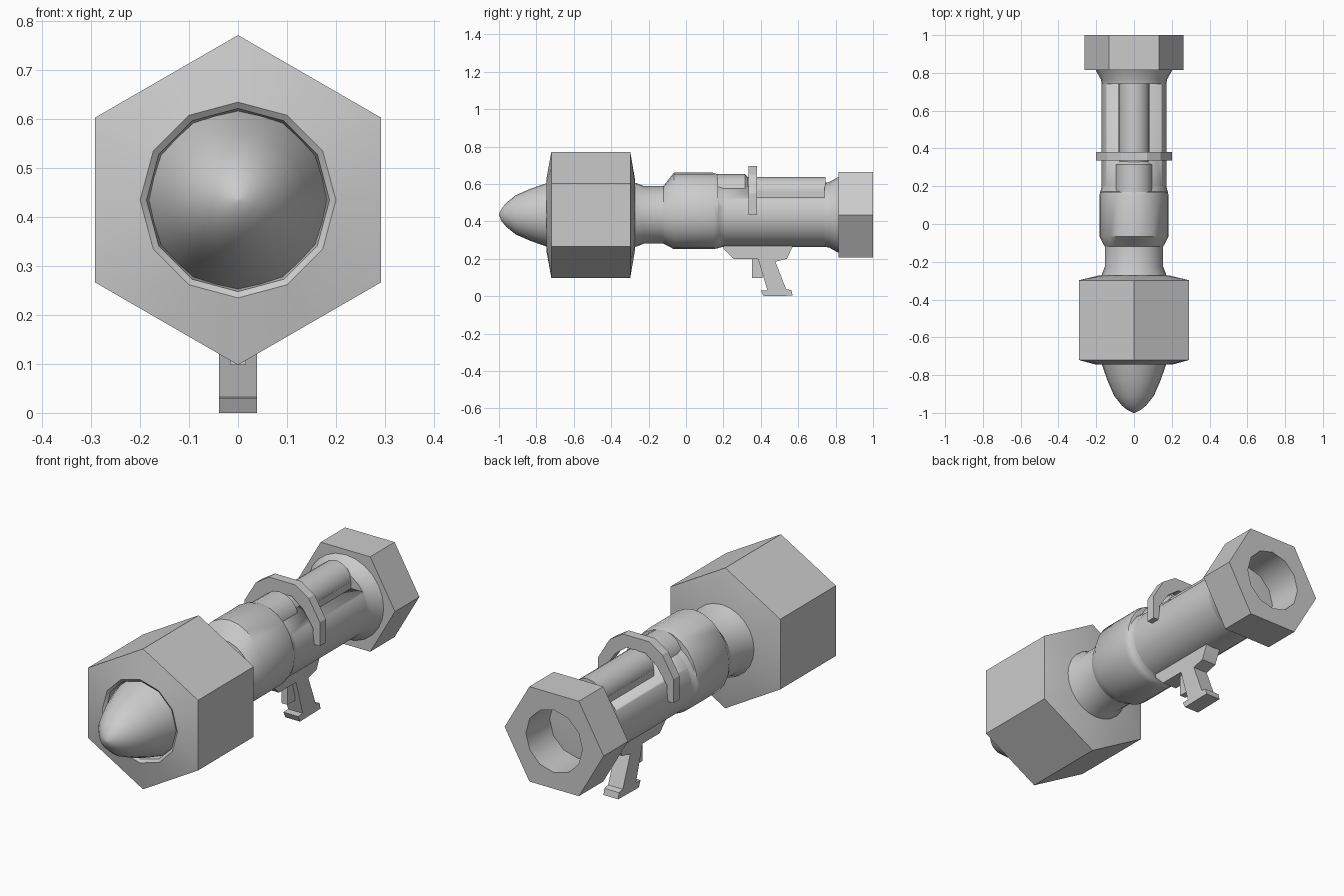
import bpy, bmesh, math

if "Cube" in bpy.data.objects:
    bpy.data.objects.remove(bpy.data.objects["Cube"])

CZ = 0.435  # height of the tube axis


def finish(name, bm, angle=38):
    bmesh.ops.recalc_face_normals(bm, faces=bm.faces)
    me = bpy.data.meshes.new(name)
    bm.to_mesh(me)
    bm.free()
    ob = bpy.data.objects.new(name, me)
    bpy.context.collection.objects.link(ob)
    bpy.ops.object.select_all(action='DESELECT')
    ob.select_set(True)
    bpy.context.view_layer.objects.active = ob
    bpy.ops.object.shade_smooth_by_angle(angle=math.radians(angle))
    return ob


def hexa(radius, phase):
    """Hexagon radius as a function of the angle from +z."""
    return lambda a: radius * math.cos(math.pi / 6) / math.cos(
        math.radians((math.degrees(a) + phase + 0.001) % 60 - 30))


def loft(name, rings, n=12, z=CZ):
    """Rings along y: (y, radius or radius function, optional upper stretch)."""
    bm = bmesh.new()
    loops = []
    for y, r, *up in rings:
        loop = []
        for i in range(n):
            a = 2 * math.pi * i / n
            rad = r(a) if callable(r) else r
            h = rad * math.cos(a)
            if up and h > 0:
                h *= up[0]
            loop.append(bm.verts.new((rad * math.sin(a), y, z + h)))
        loops.append(loop)
    for p, q in zip(loops, loops[1:]):
        for i in range(n):
            j = (i + 1) % n
            bm.faces.new((p[i], p[j], q[j], q[i]))
    bm.faces.new(loops[0])
    bm.faces.new(loops[-1])
    bmesh.ops.remove_doubles(bm, verts=bm.verts, dist=0.0005)
    return finish(name, bm)


def extrude(name, pts, lo, hi, axis):
    """Flat outline extruded along x (points y,z) or y (points x,z)."""
    bm = bmesh.new()
    co = (lambda p, d: (d, p[0], p[1])) if axis == 'x' else (lambda p, d: (p[0], d, p[1]))
    f = bm.faces.new([bm.verts.new(co(p, lo)) for p in pts])
    r = bmesh.ops.extrude_face_region(bm, geom=[f])
    vec = (hi - lo, 0, 0) if axis == 'x' else (0, hi - lo, 0)
    bmesh.ops.translate(bm, vec=vec, verts=[v for v in r['geom'] if isinstance(v, bmesh.types.BMVert)])
    return finish(name, bm, 25)


# Pointed nose
loft("nose", [(-1, 0.004), (-0.985, 0.035), (-0.96, 0.065), (-0.91, 0.105),
              (-0.83, 0.14), (-0.75, 0.168), (-0.69, 0.185)], n=24)

# Front hexagonal block with a shallow socket around the nose
hx = hexa(0.337, 0)
loft("front_block", [(-0.69, 0.18), (-0.735, 0.187), (-0.745, 0.2), (-0.72, hx),
                     (-0.298, hx), (-0.272, 0.185)])

# Neck and swollen mid body
loft("neck", [(-0.28, 0.172), (-0.265, 0.17), (-0.225, 0.154), (-0.1, 0.154)], n=24)
loft("mid_body", [(-0.12, 0.155), (-0.065, 0.183, 1.23), (0.145, 0.183, 1.23),
                  (0.17, 0.18, 1.2), (0.172, 0.178, 1.0), (0.2, 0.171)], n=24)

# Small tubes lying on top
loft("upper_tube", [(0.1, 0.1), (0.315, 0.1), (0.33, 0.085)], n=16, z=0.552)
loft("top_ridge", [(0.3, 0.082), (0.745, 0.082)], n=16, z=0.556)

# Main tube, its top planed down to a flat floor beside the ridge
tube = loft("main_tube", [(0.18, 0.171), (0.745, 0.171)], n=24)
cut = extrude("floor_cutter", [(-0.3, 0.527), (0.3, 0.527), (0.3, 0.8), (-0.3, 0.8)], 0.36, 0.8, 'y')
cut.hide_render = True
cut.hide_viewport = True
mod = tube.modifiers.new("planed", 'BOOLEAN')
mod.object = cut
mod.operation = 'DIFFERENCE'
extrude("ridge_base", [(-0.082, 0.5), (0.082, 0.5), (0.082, 0.56), (-0.082, 0.56)], 0.36, 0.745, 'y')

# Rear flare and hexagonal muzzle with its bore
loft("rear_flare", [(0.74, 0.15), (0.74, 0.171), (0.765, 0.175), (0.815, 0.203), (0.82, 0.15)], n=24)
hr = hexa(0.263, 30)
loft("rear_block", [(0.815, 0.15), (0.815, hr), (1.0, hr), (1.0, 0.15), (0.742, 0.15)])

# Half clamp over the tube
half = [(0.2, 0.435), (0.2, 0.55), (0.14, 0.65), (0.07, 0.695)]
inner = [(0.05, 0.635), (0.11, 0.59), (0.165, 0.51), (0.165, 0.435)]
mirror = lambda pts: [(-x, z) for x, z in reversed(pts)]
extrude("clamp", half + mirror(half) + mirror(inner) + inner, 0.335, 0.38, 'y')

# Grip and trigger
extrude("grip", [(0.2, 0.28), (0.2, 0.255), (0.255, 0.2), (0.385, 0.2), (0.435, 0.032),
                 (0.4, 0.03), (0.415, 0.0), (0.57, 0.003), (0.563, 0.032), (0.535, 0.038),
                 (0.478, 0.185), (0.54, 0.2), (0.57, 0.265), (0.57, 0.28)], -0.039, 0.039, 'x')
extrude("trigger", [(0.352, 0.21), (0.352, 0.098), (0.408, 0.098), (0.408, 0.21)], -0.016, 0.016, 'x')
